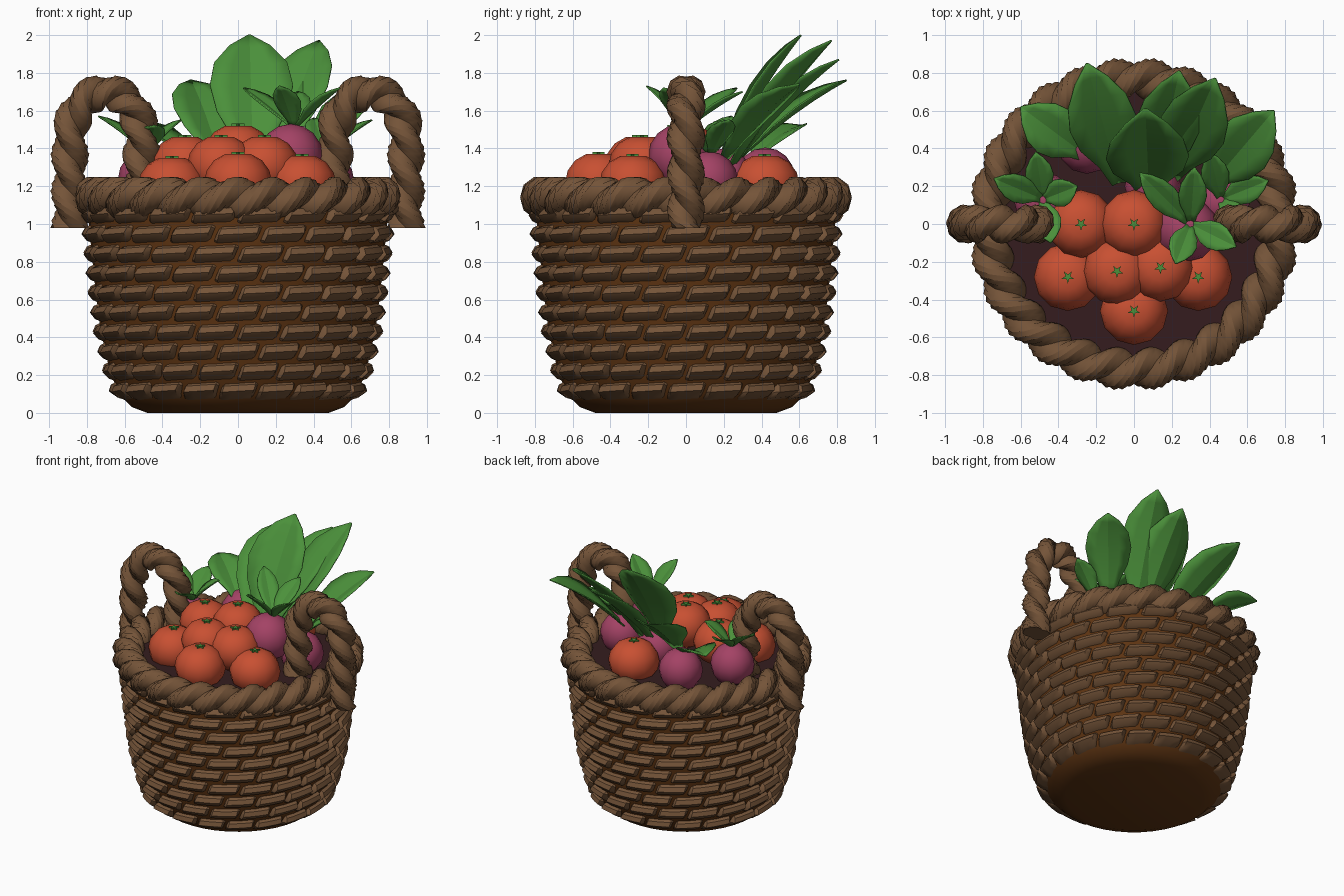
import bpy, bmesh, math
from mathutils import Vector
from math import sin, cos, pi, radians

if "Cube" in bpy.data.objects:
    bpy.data.objects.remove(bpy.data.objects["Cube"])


def material(name, rgb):
    m = bpy.data.materials.new(name)
    m.diffuse_color = (*rgb, 1)
    m.use_nodes = True
    m.node_tree.nodes["Principled BSDF"].inputs["Base Color"].default_value = m.diffuse_color
    return m


WICKER = material("wicker brown", (0.175, 0.088, 0.04))
CORE = material("dark basket brown", (0.11, 0.034, 0.006))
INSIDE = material("basket inside", (0.035, 0.012, 0.013))
RED = material("tomato red", (0.58, 0.08, 0.032))
PURPLE = material("turnip purple", (0.37, 0.055, 0.13))
GREEN = material("leaf green", (0.07, 0.28, 0.043))


def finish(bm, name, mat, angle=40):
    bmesh.ops.recalc_face_normals(bm, faces=bm.faces)
    me = bpy.data.meshes.new(name)
    bm.to_mesh(me)
    bm.free()
    me.materials.append(mat)
    ob = bpy.data.objects.new(name, me)
    bpy.context.collection.objects.link(ob)
    bpy.ops.object.select_all(action='DESELECT')
    ob.select_set(True)
    bpy.context.view_layer.objects.active = ob
    bpy.ops.object.shade_smooth_by_angle(angle=radians(angle))
    return ob


def skin(bm, rings, wrap, closed=False):
    """Join equal-length rows of points with quads."""
    vs = [[bm.verts.new(p) for p in r] for r in rings]
    n, k = len(vs), len(vs[0])
    for i in range(n if closed else n - 1):
        a, b = vs[i], vs[(i + 1) % n]
        for j in range(k if wrap else k - 1):
            bm.faces.new((a[j], a[(j + 1) % k], b[(j + 1) % k], b[j]))
    return vs


def lathe(name, profile, mat, seg=40):
    bm = bmesh.new()
    rings = [[(r * cos(2 * pi * j / seg), r * sin(2 * pi * j / seg), z)
              for j in range(seg)] for r, z in profile]
    vs = skin(bm, rings, True)
    bm.faces.new(vs[0])
    bm.faces.new(vs[-1])
    return finish(bm, name, mat)


def rope(name, path, binormal, closed, half_turns, size):
    """Two-strand twisted rope swept along a flat path."""
    bm = bmesh.new()
    n, k, rings = len(path), 12, []
    for i, p in enumerate(path):
        a = path[(i - 1) % n] if closed else path[max(i - 1, 0)]
        b = path[(i + 1) % n] if closed else path[min(i + 1, n - 1)]
        side = (b - a).normalized().cross(binormal)
        turn = pi * half_turns * i / (n if closed else n - 1)
        ring = []
        for j in range(k):
            t = 2 * pi * j / k
            r = size * (0.64 + 0.38 * abs(cos(t)))
            ring.append(p + side * r * cos(t + turn) + binormal * r * sin(t + turn))
        rings.append(ring)
    if closed:                      # an even number of half turns closes cleanly
        skin(bm, rings, True, True)
    else:
        vs = skin(bm, rings, True)
        bm.faces.new(vs[0])
        bm.faces.new(vs[-1])
    return finish(bm, name, WICKER)


# basket shell and dark filling
SHELL = [(0.48, 0), (0.56, 0.03), (0.635, 0.1), (0.685, 0.25), (0.73, 0.45),
         (0.76, 0.7), (0.79, 1.0), (0.79, 1.12)]
lathe("basket_shell", SHELL, CORE)
lathe("basket_inside", [(0.73, 1.10), (0.74, 1.13)], INSIDE)


def shell_radius(z):
    for (r0, z0), (r1, z1) in zip(SHELL, SHELL[1:]):
        if z <= z1:
            return r0 + (r1 - r0) * (z - z0) / (z1 - z0)
    return SHELL[-1][0]


# woven strips, staggered row by row
bm = bmesh.new()
COUNT, ROWS, PITCH = 20, 10, 0.104
for row in range(ROWS):
    zc = 0.115 + PITCH * row
    for c in range(COUNT):
        mid = 2 * pi * (c + 0.5 * (row % 2)) / COUNT
        rings = []
        for u in (-1, -0.85, -0.3, 0.3, 0.85, 1):
            ring = []
            for v in (-1, -0.7, 0, 0.7, 1):
                bulge = (0.05 if abs(u) < 0.9 else 0.018) * (1 - abs(v) ** 2.5) - 0.006
                z = zc + v * 0.045 * (1 if abs(u) < 0.9 else 0.8) + u * 0.006
                ang = mid + u * 0.145 + v * 0.02
                r = shell_radius(z) + bulge
                ring.append((r * cos(ang), r * sin(ang), z))
            rings.append(ring)
        vs = skin(bm, rings, False)
        bm.faces.new(vs[0])
        bm.faces.new(vs[-1])
finish(bm, "woven_strips", WICKER, 35)

# rope rim and handles
N = 26 * 5
rope("rope_rim", [Vector((0.77 * cos(2 * pi * i / N), 0.77 * sin(2 * pi * i / N), 1.14))
                  for i in range(N)], Vector((0, 0, 1)), True, 26, 0.112)
half = [(0.89, 0.98 + 0.47 * i / 12) for i in range(12)]
half += [(0.7 + 0.19 * cos(pi * i / 20), 1.45 + 0.25 * sin(pi * i / 20)) for i in range(21)]
half += [(0.51, 1.45 - 0.45 * i / 12) for i in range(1, 13)]
for s, side in ((-1, "left"), (1, "right")):
    rope(side + "_handle", [Vector((s * x, 0, z)) for x, z in half],
         Vector((0, s, 0)), False, 9, 0.102)


def fruit(name, x, y, z, r, height, mat, dimple):
    """Squat ball with an optional hollow at the top."""
    bm = bmesh.new()
    bmesh.ops.create_uvsphere(bm, u_segments=12, v_segments=8, radius=1)
    for v in bm.verts:
        d = math.hypot(v.co.x, v.co.y)
        drop = dimple * max(0, 1 - d / 0.45) if v.co.z > 0 else 0
        v.co = Vector((x + v.co.x * r, y + v.co.y * r, z + (v.co.z - drop) * height))
    return finish(bm, name, mat)


# tomatoes, each with a five-pointed stalk
TOMATOES = [(-0.28, 0, 1.31), (0, 0, 1.37), (-0.35, -0.28, 1.2), (-0.09, -0.25, 1.31),
            (0.14, -0.23, 1.31), (0.34, -0.28, 1.21), (0, -0.46, 1.22), (0.15, 0.42, 1.21)]
for i, (x, y, z) in enumerate(TOMATOES):
    fruit(f"tomato_{i + 1}", x, y, z, 0.18, 0.165, RED, 0.1)
    bm = bmesh.new()
    top = z + 0.153
    rings = []
    for dz in (-0.01, 0.008):
        rings.append([(x + (0.036 if j % 2 else 0.013) * cos(pi * j / 5 + 0.3),
                       y + (0.036 if j % 2 else 0.013) * sin(pi * j / 5 + 0.3), top + dz)
                      for j in range(10)])
    vs = skin(bm, rings, True)
    bm.faces.new(vs[0])
    bm.faces.new(vs[-1])
    finish(bm, f"tomato_stalk_{i + 1}", GREEN)

# turnips
TURNIPS = [(-0.25, 0.42, 1.25, 0.155), (-0.48, 0.12, 1.24, 0.155),
           (0.28, -0.03, 1.36, 0.17), (0.46, 0.12, 1.23, 0.155), (0.1, 0.2, 1.25, 0.15)]
for i, (x, y, z, r) in enumerate(TURNIPS):
    fruit(f"turnip_{i + 1}", x, y, z, r, r, PURPLE, 0)


def leaf(name, base, tip, width, arch):
    """Folded oval leaf along an arched midrib."""
    base, tip = Vector(base), Vector(tip)
    ctrl = (base + tip) / 2 + Vector((0, 0, arch))
    side = (tip - base).cross(Vector((0, 0, 1))).normalized()
    normal = side.cross(tip - base).normalized()
    bm, rings = bmesh.new(), []
    for t, w in ((0, 0.22), (0.18, 0.45), (0.36, 0.85), (0.54, 1), (0.72, 0.88),
                 (0.88, 0.5), (1, 0.03)):
        p = base * (1 - t) ** 2 + ctrl * 2 * t * (1 - t) + tip * t * t
        rings.append([p + side * u * w * width / 2 + normal * abs(u) * w * width * 0.14
                      for u in (-1, -0.5, 0, 0.5, 1)])
    skin(bm, rings, False)
    ob = finish(bm, name, GREEN, 30)
    mod = ob.modifiers.new("thickness", 'SOLIDIFY')
    mod.thickness = 0.008
    mod.offset = 0


# large leaves leaning to the back
BIG = [((0.08, 0.16, 1.28), (0.06, 0.61, 2.0), 0.44), ((0.2, 0.25, 1.3), (0.43, 0.77, 1.97), 0.36),
       ((-0.08, 0.22, 1.28), (-0.25, 0.85, 1.76), 0.36), ((0.4, 0.2, 1.33), (0.74, 0.6, 1.74), 0.32),
       ((-0.25, 0.36, 1.34), (-0.6, 0.62, 1.52), 0.28), ((0.12, 0.25, 1.3), (0.24, 0.81, 1.87), 0.34)]
for i, (b, t, w) in enumerate(BIG):
    leaf(f"large_leaf_{i + 1}", b, t, w, 0.07)

# small leaf tufts on the turnips
TUFTS = [((0.3, 0.0, 1.5), [(0.22, -0.21, 1.73), (0.54, -0.12, 1.72), (0.03, 0.27, 1.72), (0.32, 0.3, 1.7)]),
         ((0.46, 0.13, 1.36), [(0.71, 0.23, 1.55), (0.4, 0.38, 1.56), (0.58, -0.04, 1.54)]),
         ((-0.48, 0.13, 1.37), [(-0.74, 0.24, 1.57), (-0.44, -0.1, 1.52), (-0.3, 0.2, 1.55), (-0.52, 0.38, 1.53)])]
for i, (b, tips) in enumerate(TUFTS):
    for j, t in enumerate(tips):
        leaf(f"small_leaf_{i + 1}_{j + 1}", b, t, 0.15, 0.02)
